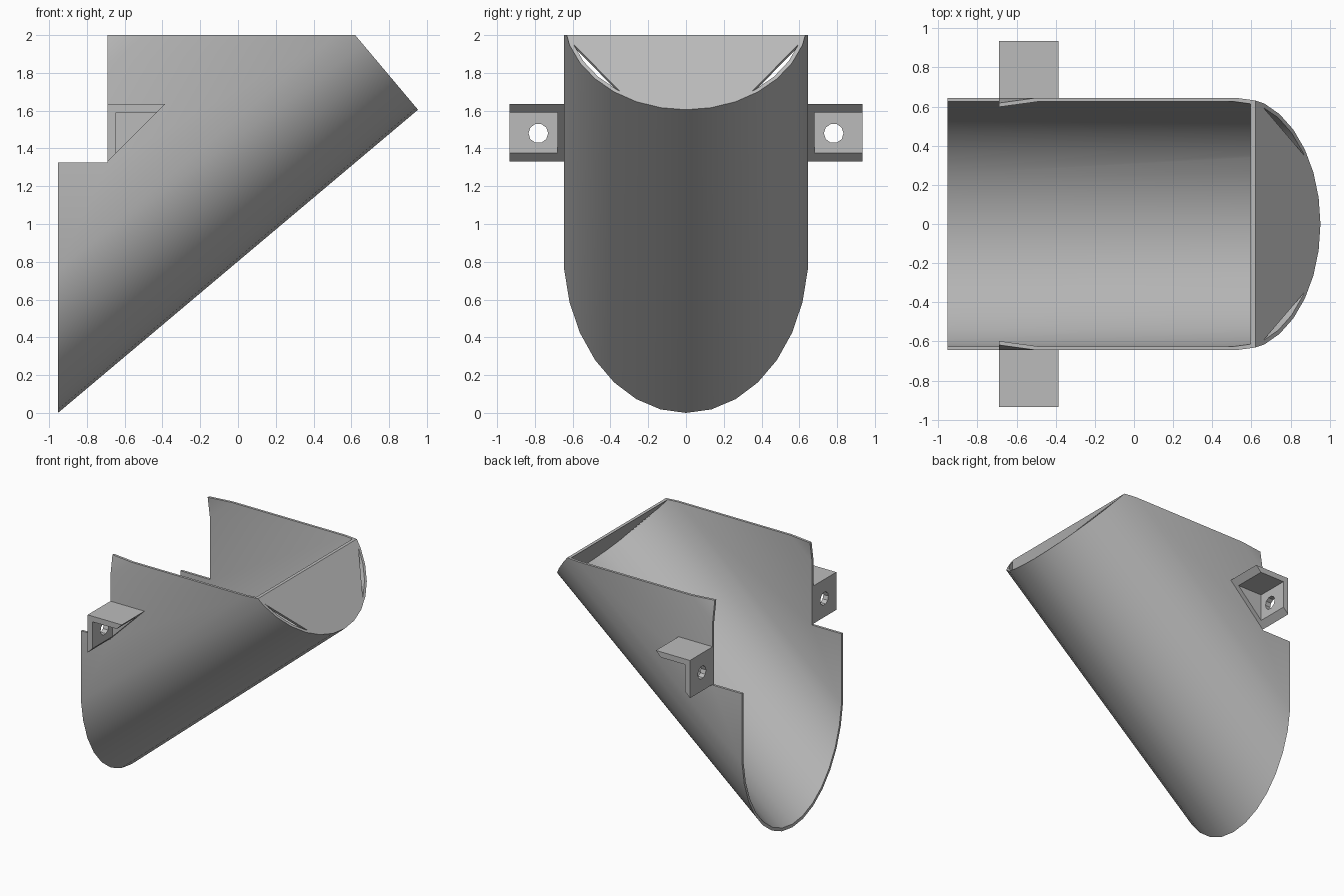
import bpy
import bmesh
from math import sin, cos, radians, pi
from mathutils import Vector

cube = bpy.data.objects.get("Cube")
if cube:
    bpy.data.objects.remove(cube, do_unlink=True)

# One plain grey for everything
grey = bpy.data.materials.new("plain_grey")
grey.use_nodes = True
colour = (0.5, 0.5, 0.5, 1)
grey.diffuse_color = colour
grey.node_tree.nodes["Principled BSDF"].inputs["Base Color"].default_value = colour

TILT = radians(40.1)
AXIS = Vector((cos(TILT), 0, sin(TILT)))      # along the trough, uphill
RISE = Vector((-sin(TILT), 0, cos(TILT)))     # away from the trough floor
SIDE = Vector((0, 1, 0))
X = 0.953                                     # half length
FLOOR_END = Vector((-X, 0, 0))
LENGTH = 2 * X / cos(TILT)
RADIUS, WALL = 0.6485, 0.02
UPPER = 1.168                                 # centre height of the upper bend


def prism(name, points, shift):
    """Extrude a closed polygon of 3D points along a vector."""
    bm = bmesh.new()
    face = bm.faces.new([bm.verts.new(p) for p in points])
    made = bmesh.ops.extrude_face_region(bm, geom=[face])
    verts = [g for g in made["geom"] if isinstance(g, bmesh.types.BMVert)]
    bmesh.ops.translate(bm, verts=verts, vec=shift)
    bmesh.ops.recalc_face_normals(bm, faces=bm.faces)
    mesh = bpy.data.meshes.new(name)
    bm.to_mesh(mesh)
    bm.free()
    mesh.materials.append(grey)
    obj = bpy.data.objects.new(name, mesh)
    bpy.context.collection.objects.link(obj)
    return obj


def combine(obj, tool, operation):
    """Apply an exact boolean and discard the tool."""
    mod = obj.modifiers.new("cut", "BOOLEAN")
    mod.operation, mod.solver, mod.object = operation, "EXACT", tool
    bpy.context.view_layer.objects.active = obj
    bpy.ops.object.modifier_apply(modifier=mod.name)
    bpy.data.objects.remove(tool, do_unlink=True)


def section(radius, along):
    """Round-bottomed section with straight walls that lean in at the top."""
    half = [(radius * sin(radians(a)),
             (RADIUS if a < 90 else UPPER) - radius * cos(radians(a)))
            for a in range(0, 121, 12)]
    outline = half + [(-y, v) for y, v in half[:0:-1]]
    return [FLOOR_END + AXIS * along + SIDE * y + RISE * v for y, v in outline]


# Trough: hollow extrusion, closed at the uphill end
trough = prism("trough", section(RADIUS, -1.5), AXIS * (LENGTH + 1.5))
hollow = prism("hollow", section(RADIUS - WALL, -1.6), AXIS * (LENGTH + 1.6 - WALL))
combine(trough, hollow, "DIFFERENCE")

# Side silhouette: upright downhill end with a step, level top
silhouette = [(-X, -0.5), (1.5, -0.5), (1.5, 2), (-0.69, 2), (-0.69, 1.325), (-X, 1.325)]
keep = prism("keep", [Vector((x, -1, z)) for x, z in silhouette], SIDE * 2)
combine(trough, keep, "INTERSECT")

# Drain slots: arc segments through the end plate
for s in (-1, 1):
    arc = [FLOOR_END + AXIS * (LENGTH - 0.1) + SIDE * s * 0.627 * sin(radians(a))
           + RISE * (RADIUS - 0.627 * cos(radians(a))) for a in (34, 36, 48, 60, 72)]
    combine(trough, prism("slot", arc, AXIS * 0.2), "DIFFERENCE")

bpy.ops.object.select_all(action="DESELECT")
trough.select_set(True)
bpy.context.view_layer.objects.active = trough
bpy.ops.object.shade_smooth_by_angle(angle=radians(30))

# Mounting brackets: angled plate with a bolt hole, and a gusset on the wall
x0, x1, z0, z1, t = -0.69, -0.385, 1.33, 1.635, 0.045
angle_profile = [(x0, z0), (x0, z1), (x1, z1), (x1 - t, z1 - t), (x0 + t, z1 - t), (x0 + t, z0 + t)]
gusset_profile = [(x0, z0), (x0, z1), (x1, z1)]
for s, side in ((-1, "right"), (1, "left")):
    plate = prism(side + "_bracket", [Vector((x, s * 0.68, z)) for x, z in angle_profile],
                  SIDE * s * 0.255)
    ring = [Vector((x0 - 0.1, s * 0.782 + 0.052 * cos(i * pi / 5), 1.48 + 0.052 * sin(i * pi / 5)))
            for i in range(10)]
    combine(plate, prism("bolt_hole", ring, Vector((0.2, 0, 0))), "DIFFERENCE")
    prism(side + "_gusset", [Vector((x, s * 0.635, z)) for x, z in gusset_profile],
          SIDE * s * 0.045)
